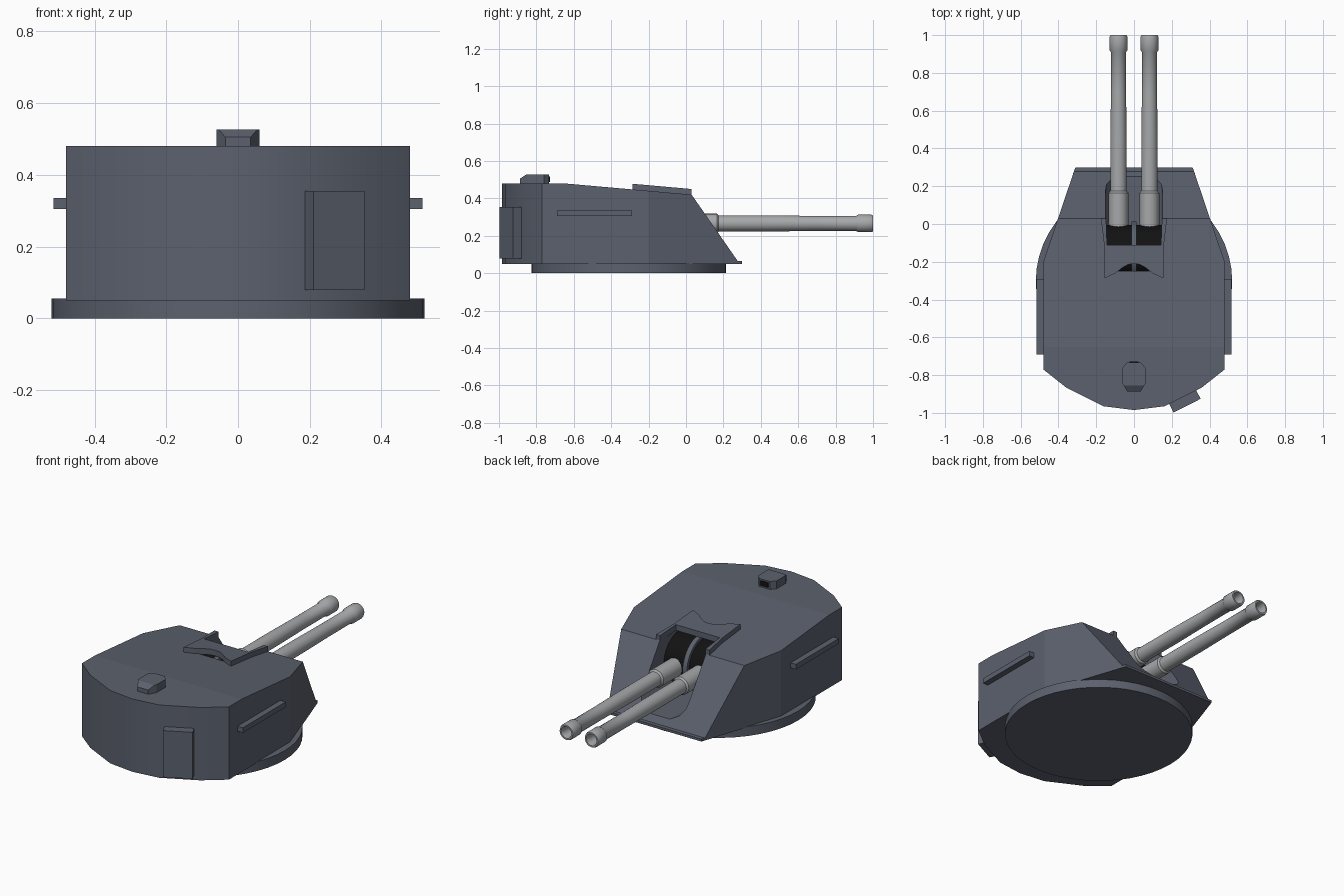
import bpy, bmesh, math
from mathutils import Matrix, Vector

cube = bpy.data.objects.get("Cube")
if cube:
    bpy.data.objects.remove(cube, do_unlink=True)


def material(name, rgb, rough=0.6):
    m = bpy.data.materials.new(name)
    m.use_nodes = True
    m.diffuse_color = (*rgb, 1)
    bsdf = next(n for n in m.node_tree.nodes if n.type == 'BSDF_PRINCIPLED')
    bsdf.inputs["Base Color"].default_value = (*rgb, 1)
    bsdf.inputs["Roughness"].default_value = rough
    return m


SLATE = material("slate_armour", (0.105, 0.12, 0.155))
STEEL = material("gun_steel", (0.38, 0.39, 0.4))
BLACK = material("black_shadow", (0.006, 0.006, 0.006))


def finish(name, bm, mats, smooth=False):
    bmesh.ops.recalc_face_normals(bm, faces=bm.faces)
    me = bpy.data.meshes.new(name)
    bm.to_mesh(me)
    bm.free()
    for m in mats:
        me.materials.append(m)
    ob = bpy.data.objects.new(name, me)
    bpy.context.collection.objects.link(ob)
    if smooth:
        bpy.ops.object.select_all(action='DESELECT')
        ob.select_set(True)
        bpy.context.view_layer.objects.active = ob
        bpy.ops.object.shade_smooth_by_angle(angle=math.radians(35))
    return ob


def mirrored(half):
    """Close a right-hand outline with its mirror image across x = 0."""
    return half + [(-x, y) for x, y in reversed(half) if abs(x) > 1e-6]


def prism(outline, low, high):
    """Extrude a flat outline upward."""
    bm = bmesh.new()
    face = bm.faces.new([bm.verts.new((x, y, low)) for x, y in outline])
    ext = bmesh.ops.extrude_face_region(bm, geom=[face])
    top = [v for v in ext["geom"] if isinstance(v, bmesh.types.BMVert)]
    bmesh.ops.translate(bm, verts=top, vec=(0, 0, high - low))
    return bm


def slice_off(bm, point, normal):
    """Cut away everything beyond a plane and cap the cut."""
    geom = bm.verts[:] + bm.edges[:] + bm.faces[:]
    bmesh.ops.bisect_plane(bm, geom=geom, plane_co=point, plane_no=normal,
                           clear_outer=True, dist=1e-5)
    bmesh.ops.holes_fill(bm, edges=[e for e in bm.edges if e.is_boundary])
    bmesh.ops.recalc_face_normals(bm, faces=bm.faces)


def box(name, centre, size, mat, turn=0):
    bm = bmesh.new()
    bmesh.ops.create_cube(bm, size=1)
    mtx = (Matrix.Translation(centre) @ Matrix.Rotation(turn, 4, 'Z')
           @ Matrix.Diagonal((*size, 1)))
    bmesh.ops.transform(bm, matrix=mtx, verts=bm.verts)
    return finish(name, bm, [mat])


def disc(radius, depth, matrix, sides):
    bm = bmesh.new()
    bmesh.ops.create_cone(bm, cap_ends=True, segments=sides, radius1=radius,
                          radius2=radius, depth=depth, matrix=matrix)
    return bm


# Turret ring
finish("turret_ring", disc(0.52, 0.055, Matrix.Translation((0, -0.305, 0.0275)), 48),
       [SLATE], True)

# Armoured body: plan outline, then sloped roof and front
plan = mirrored([(0, -0.985), (0.16, -0.965), (0.36, -0.865), (0.48, -0.77),
                 (0.48, -0.2), (0.316, 0.284)])
bm = prism(plan, 0.05, 0.48)
slice_off(bm, (0, -0.65, 0.48), Vector((0, 0.06, 0.68)))
slice_off(bm, (0, 0.03, 0.42), Vector((0, 0.36, 0.25)))
body = finish("turret_body", bm, [SLATE])

# Gun opening with rounded lower corners, cut from the body
bm = prism(mirrored([(0, 0.1), (0.07, 0.1), (0.12, 0.125), (0.145, 0.16),
                     (0.15, 0.2), (0.15, 0.6)]), 0, 0.65)
turn_up = Matrix.Translation((0, 0.4, 0)) @ Matrix.Rotation(math.pi / 2, 4, 'X')
bmesh.ops.transform(bm, matrix=turn_up, verts=bm.verts)
cutter = finish("opening_cutter", bm, [SLATE])
cutter.hide_render = True
mod = body.modifiers.new("opening", 'BOOLEAN')
mod.operation, mod.object, mod.solver = 'DIFFERENCE', cutter, 'EXACT'
bpy.context.view_layer.objects.active = body
bpy.ops.object.modifier_apply(modifier=mod.name)
bpy.data.objects.remove(cutter, do_unlink=True)
for p in body.data.polygons:
    p.use_smooth = p.normal.y < -0.05 and abs(p.normal.z) < 0.05 and p.center.y < -0.7

# Thin lip along the bottom of the front
finish("front_lip", prism(mirrored([(0.323, 0.265), (0.31, 0.3)]), 0.05, 0.064), [SLATE])

# Raised roof cover with arched rear edge and two forward arms
half = [(0, -0.21), (0.03, -0.214), (0.06, -0.23), (0.1, -0.262), (0.155, -0.287),
        (0.158, -0.11), (0.175, 0.03), (0.148, 0.03), (0.143, -0.11)]
bm = prism(mirrored(half), 0, 0.034)
for v in bm.verts:
    v.co.z += 0.444 - 0.088 * (v.co.y + 0.287)
finish("roof_cover", bm, [SLATE])

# Black gun cradle drum and the slate fin that divides it
axle = Matrix.Translation((0, -0.15, 0.267)) @ Matrix.Rotation(math.pi / 2, 4, 'Y')
bm = disc(0.145, 0.298, axle, 40)
for f in bm.faces:
    f.material_index = 1 if f.calc_center_median().z < 0.2 else 0
finish("cradle_drum", bm, [BLACK, SLATE], True)
finish("cradle_fin", disc(0.163, 0.028, axle, 40), [SLATE], True)


# Twin barrels, turned from one profile of (radius, distance)
def barrel(name, x):
    profile = [(0, -0.06), (0.052, -0.06), (0.052, 0.165), (0.043, 0.175),
               (0.043, 0.45), (0.04, 0.7), (0.04, 0.91), (0.047, 0.92), (0.047, 0.99),
               (0.043, 1.0), (0.034, 1.0), (0.028, 0.975), (0.028, 0.9), (0, 0.9)]
    bm = bmesh.new()
    verts = [bm.verts.new((r, y, 0)) for r, y in profile]
    edges = [bm.edges.new(pair) for pair in zip(verts, verts[1:])]
    bmesh.ops.spin(bm, geom=verts + edges, cent=(0, 0, 0), axis=(0, 1, 0),
                   angle=math.tau, steps=24)
    bmesh.ops.remove_doubles(bm, verts=bm.verts, dist=1e-4)
    bmesh.ops.translate(bm, verts=bm.verts, vec=(x, 0, 0.266))
    finish(name, bm, [STEEL], True)


for side, s in (("left", 1), ("right", -1)):
    barrel(side + "_barrel", s * 0.082)
    box(side + "_side_rail", (s * 0.495, -0.49, 0.32), (0.04, 0.4, 0.03), SLATE)

# Rear access door, set along the angled back wall
box("rear_door", (0.268, -0.936, 0.217), (0.16, 0.058, 0.275), SLATE, math.radians(27))

# Roof sight with sloped rear edge and dark forward window
sight = mirrored([(0.035, -0.888), (0.06, -0.845), (0.06, -0.76), (0.035, -0.732)])
bm = prism(sight, 0.475, 0.527)
slice_off(bm, (0, -0.855, 0.527), Vector((0, -0.6, 0.9)))
finish("roof_sight", bm, [SLATE])
box("sight_window", (0, -0.731, 0.503), (0.05, 0.006, 0.03), BLACK)
